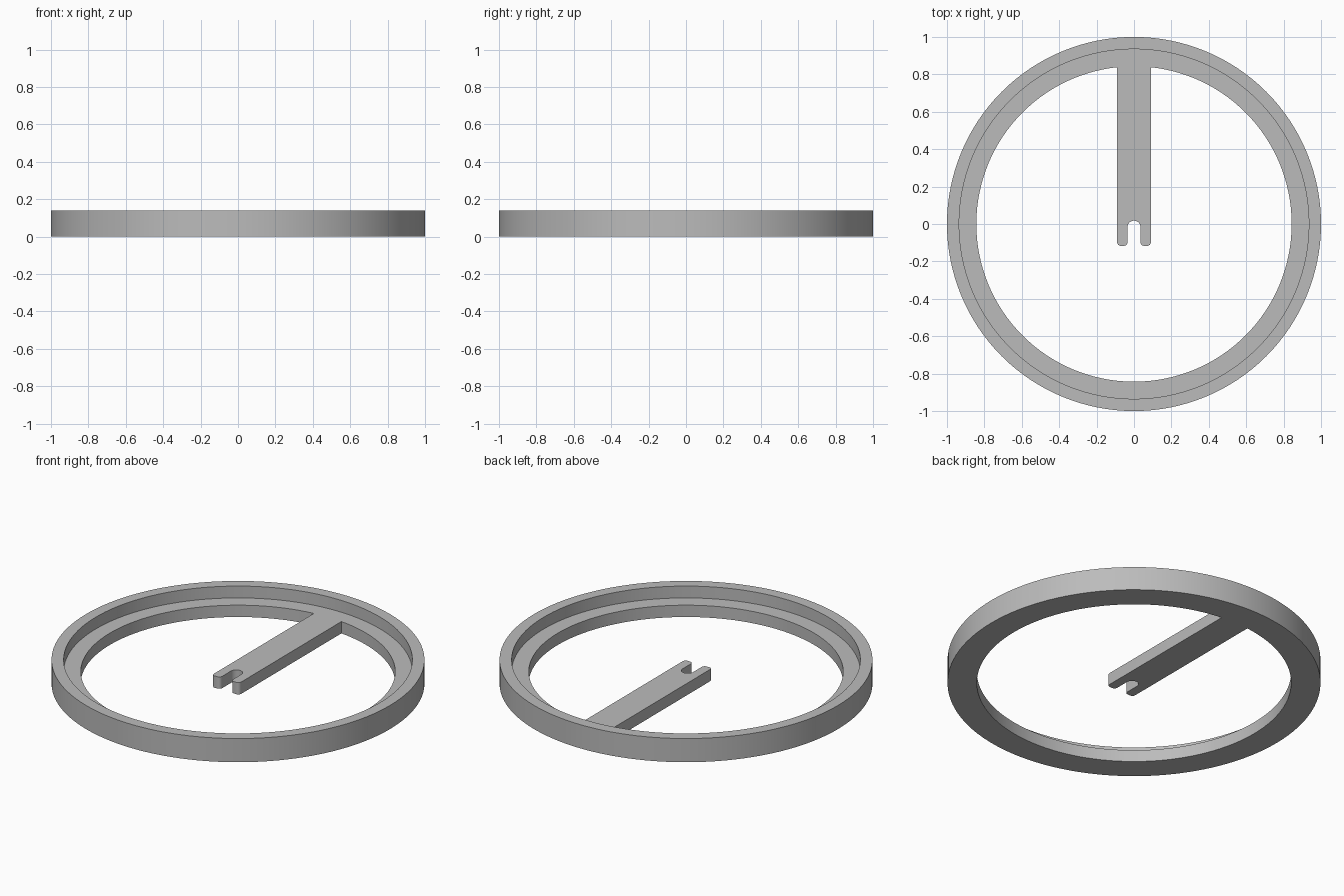
import bpy, bmesh
from math import cos, sin, pi

cube = bpy.data.objects.get("Cube")
if cube:
    bpy.data.objects.remove(cube)

HEIGHT, LEDGE = 0.14, 0.07
SEGMENTS = 128

grey = bpy.data.materials.new("plain_grey")
grey.use_nodes = True
colour = (0.5, 0.5, 0.5, 1)
grey.diffuse_color = colour
grey.node_tree.nodes["Principled BSDF"].inputs["Base Color"].default_value = colour


def finish(name, bm):
    bmesh.ops.recalc_face_normals(bm, faces=bm.faces)
    mesh = bpy.data.meshes.new(name)
    bm.to_mesh(mesh)
    bm.free()
    mesh.materials.append(grey)
    obj = bpy.data.objects.new(name, mesh)
    bpy.context.collection.objects.link(obj)
    return obj


def arc(cx, cy, r, start, end, steps):
    angles = [start + (end - start) * i / steps for i in range(steps + 1)]
    return [(cx + r * cos(a), cy + r * sin(a)) for a in angles]


# Stepped ring: the (radius, height) profile swept round the z axis
profile = [(0.843, 0), (1, 0), (1, HEIGHT), (0.935, HEIGHT), (0.935, LEDGE), (0.843, LEDGE)]
bm = bmesh.new()
loops = []
for i in range(SEGMENTS):
    a = 2 * pi * i / SEGMENTS
    loops.append([bm.verts.new((r * cos(a), r * sin(a), z)) for r, z in profile])
for i, here in enumerate(loops):
    there = loops[(i + 1) % SEGMENTS]
    for j in range(len(profile)):
        k = (j + 1) % len(profile)
        bm.faces.new((here[j], there[j], there[k], here[k]))
ring = finish("stepped_ring", bm)

# Forked arm: right half of the outline, mirrored, then extruded
HALF, SLOT, TIP, ROUND = 0.09, 0.035, -0.117, 0.02
half = [(HALF, 0.89)]
half += arc(HALF - ROUND, TIP + ROUND, ROUND, 0, -pi / 2, 6)
half += arc(SLOT + ROUND, TIP + ROUND, ROUND, -pi / 2, -pi, 6)
half += arc(0, -0.017, SLOT, 0, pi / 2, 10)
outline = half + [(-x, y) for x, y in reversed(half[:-1])]
bm = bmesh.new()
face = bm.faces.new([bm.verts.new((x, y, 0)) for x, y in outline])
top = bmesh.ops.extrude_face_region(bm, geom=[face])["geom"]
bmesh.ops.translate(bm, vec=(0, 0, LEDGE),
                    verts=[v for v in top if isinstance(v, bmesh.types.BMVert)])
arm = finish("forked_arm", bm)

# Merge the arm into the ring's ledge as one solid
union = ring.modifiers.new("merge_arm", "BOOLEAN")
union.operation = "UNION"
union.solver = "EXACT"
union.object = arm
bpy.ops.object.select_all(action="DESELECT")
ring.select_set(True)
bpy.context.view_layer.objects.active = ring
bpy.ops.object.modifier_apply(modifier=union.name)
bpy.data.objects.remove(arm)
ring.name = "ring_with_forked_arm"
bpy.ops.object.shade_smooth_by_angle(angle=pi / 6)
